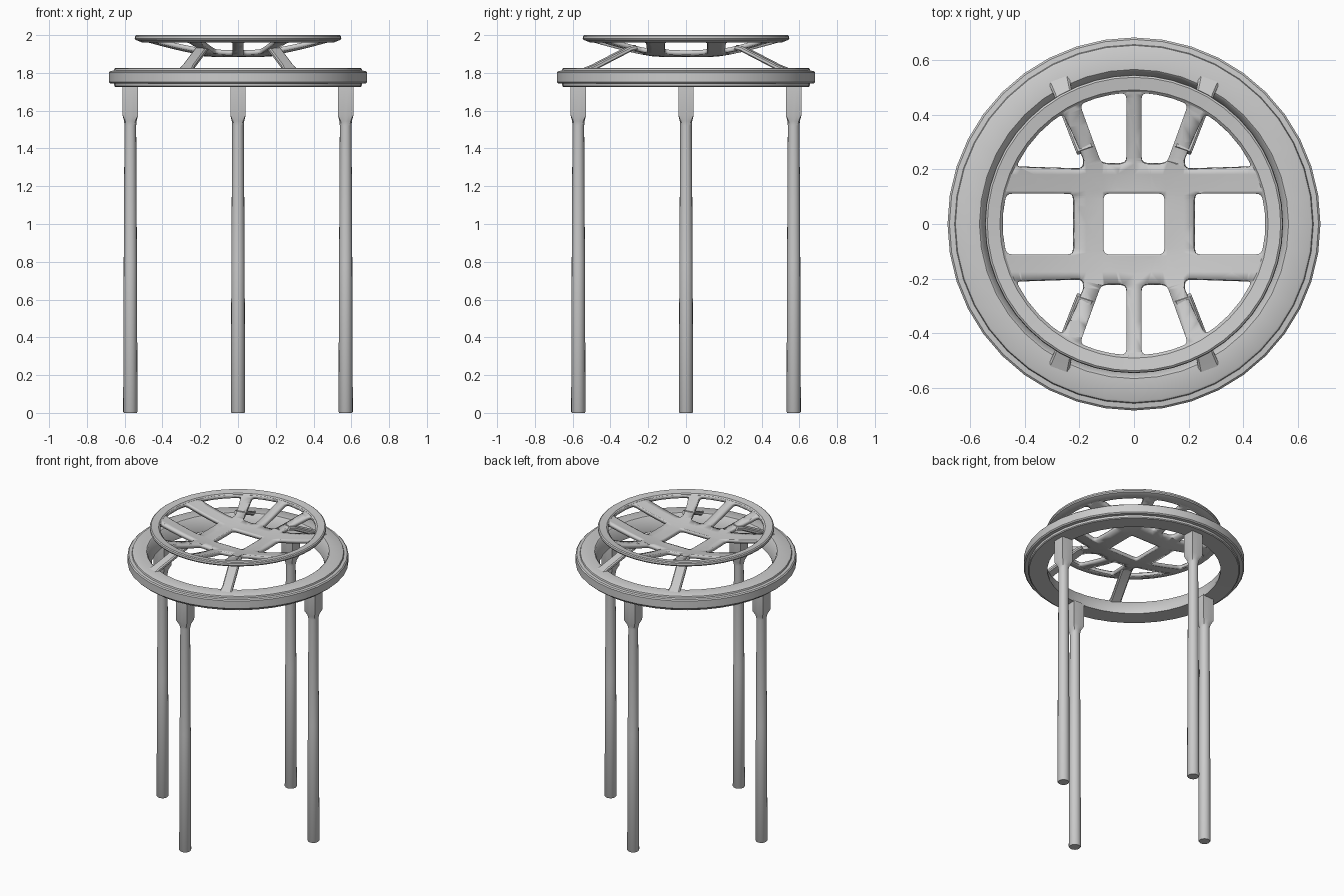
import bpy, bmesh
from math import sin, cos, pi, hypot, sqrt
from mathutils import Vector

if "Cube" in bpy.data.objects:
    bpy.data.objects.remove(bpy.data.objects["Cube"])


def finish(name, bm, angle=0.6):
    bmesh.ops.recalc_face_normals(bm, faces=bm.faces[:])
    me = bpy.data.meshes.new(name)
    bm.to_mesh(me)
    bm.free()
    ob = bpy.data.objects.new(name, me)
    bpy.context.collection.objects.link(ob)
    bpy.ops.object.select_all(action='DESELECT')
    ob.select_set(True)
    bpy.context.view_layer.objects.active = ob
    bpy.ops.object.shade_smooth_by_angle(angle=angle)
    return ob


def bridge(bm, a, b):
    for i in range(len(a)):
        j = (i + 1) % len(a)
        bm.faces.new((a[i], a[j], b[j], b[i]))


def lathe(name, profile, n):
    """Closed profile of (radius, z) turned about the z axis."""
    bm = bmesh.new()
    rings = [[bm.verts.new((r * cos(2 * pi * i / n), r * sin(2 * pi * i / n), z))
              for i in range(n)] for r, z in profile]
    for k in range(len(rings)):
        bridge(bm, rings[k - 1], rings[k])
    return finish(name, bm)


# Main ring and raised dish rim
lathe("main_ring", [(0.537, 1.728), (0.65, 1.725), (0.655, 1.73), (0.656, 1.744),
                    (0.677, 1.745), (0.684, 1.752), (0.684, 1.803), (0.677, 1.81),
                    (0.658, 1.812), (0.655, 1.822), (0.648, 1.826), (0.567, 1.826),
                    (0.56, 1.82), (0.537, 1.74)], 40)
lathe("dish_rim", [(0.485, 1.966), (0.51, 1.962), (0.543, 1.975), (0.547, 1.983),
                   (0.545, 1.995), (0.538, 2.0), (0.492, 1.993), (0.485, 1.986)], 48)


# Legs: tapered round shaft that turns square under the ring
def leg(name, x, y):
    n = 16
    bm = bmesh.new()
    rings = []
    for z, r, sq in [(0, 0.034, 0), (0.006, 0.038, 0), (0.8, 0.035, 0), (1.52, 0.031, 0),
                     (1.545, 0.033, 0.3), (1.575, 0.041, 0.93), (1.735, 0.041, 0.95)]:
        ring = []
        for i in range(n):
            c, s = cos(2 * pi * i / n), sin(2 * pi * i / n)
            k = r * (1 - sq + sq / max(abs(c), abs(s)))
            ring.append(bm.verts.new((x + k * c, y + k * s, z)))
        rings.append(ring)
    for a, b in zip(rings, rings[1:]):
        bridge(bm, a, b)
    bm.faces.new(rings[0])
    bm.faces.new(rings[-1])
    finish(name, bm)


for nm, x, y in [("left", -1, 0), ("right", 1, 0), ("front", 0, -1), ("back", 0, 1)]:
    leg(nm + "_leg", x * 0.57, y * 0.57)


# Openwork dish: flat outline with rounded openings, then bowed
def rounded(pts, rad=0.022):
    """Replace each sharp corner of a polygon by a short arc."""
    out = []
    for i, p in enumerate(pts):
        p = Vector(p)
        a = Vector(pts[i - 1]) - p
        b = Vector(pts[(i + 1) % len(pts)]) - p
        if a.angle(b) > 2.6:
            out.append(p)
            continue
        s = p + a.normalized() * min(rad, a.length * 0.45)
        e = p + b.normalized() * min(rad, b.length * 0.45)
        for t in (0, 0.25, 0.5, 0.75, 1):
            out.append(s * (1 - t) ** 2 + p * 2 * t * (1 - t) + e * t * t)
    return out


R = 0.485


def arc_x(x0, x1, n):
    xs = [x0 + (x1 - x0) * i / n for i in range(n + 1)]
    return [(x, sqrt(R * R - x * x)) for x in xs]


side = [(0.222, -0.112)] + [(sqrt(R * R - y * y), y) for y in (-0.112, -0.04, 0.04, 0.112)] + [(0.222, 0.112)]
slot = [(0.028, 0.222), (0.12, 0.222), (0.145, 0.29)] + arc_x(0.2, 0.028, 3)
corner = [(0.187, 0.202)] + arc_x(0.437, 0.262, 4) + [(0.215, 0.31), (0.185, 0.235)]
holes = [[(-0.112, -0.112), (0.112, -0.112), (0.112, 0.112), (-0.112, 0.112)]]
for sx in (1, -1):
    holes.append([(sx * x, y) for x, y in side])
    for sy in (1, -1):
        holes += [[(sx * x, sy * y) for x, y in h] for h in (slot, corner)]


def bowl(r):
    return 1.897 + 0.083 * (max(0, r - 0.15) / 0.36) ** 1.3


bm = bmesh.new()
loops = [[(0.515 * cos(2 * pi * i / 48), 0.515 * sin(2 * pi * i / 48)) for i in range(48)]]
loops += [rounded(h) for h in holes]
edges = []
for lp in loops:
    vs = [bm.verts.new((p[0], p[1], 0)) for p in lp]
    edges += [bm.edges.new((vs[i - 1], vs[i])) for i in range(len(vs))]
bmesh.ops.triangle_fill(bm, use_beauty=True, use_dissolve=False, edges=edges, normal=(0, 0, 1))
for k in range(-8, 9):
    for axis in ((1, 0, 0), (0, 1, 0)):
        bmesh.ops.bisect_plane(bm, geom=bm.verts[:] + bm.edges[:] + bm.faces[:], dist=1e-5,
                               plane_co=Vector(axis) * (k * 0.06 + 0.003), plane_no=axis)
for v in bm.verts:
    v.co.z = bowl(hypot(v.co.x, v.co.y))
dish = finish("openwork_dish", bm)
mod = dish.modifiers.new("thickness", 'SOLIDIFY')
mod.thickness = 0.024
mod.offset = 0


# Four slanted struts from the ring up to the dish
def strut(name, sx, sy):
    bm = bmesh.new()
    rings = []
    for c, w in [((0.285, 0.56, 1.80), 0.045), ((0.262, 0.485, 1.832), 0.034),
                 ((0.19, 0.30, 1.928), 0.034), ((0.178, 0.27, 1.935), 0.034)]:
        side_v = Vector((0.94, -0.34, 0)) * w
        up = Vector((-0.16, -0.43, -0.89)) * -0.013
        up = Vector((0.14, 0.42, 0.9)) * 0.013
        rings.append([bm.verts.new((q.x * sx, q.y * sy, q.z)) for q in
                      [Vector(c) + side_v * a + up * b for a, b in
                       ((-1, -0.5), (-0.8, -1), (0.8, -1), (1, -0.5),
                        (1, 0.5), (0.8, 1), (-0.8, 1), (-1, 0.5))]])
    for a, b in zip(rings, rings[1:]):
        bridge(bm, a, b)
    bm.faces.new(rings[0])
    bm.faces.new(rings[-1])
    finish(name, bm)


for nx, sx in (("left", -1), ("right", 1)):
    for ny, sy in (("front", -1), ("back", 1)):
        strut(ny + "_" + nx + "_strut", sx, sy)
